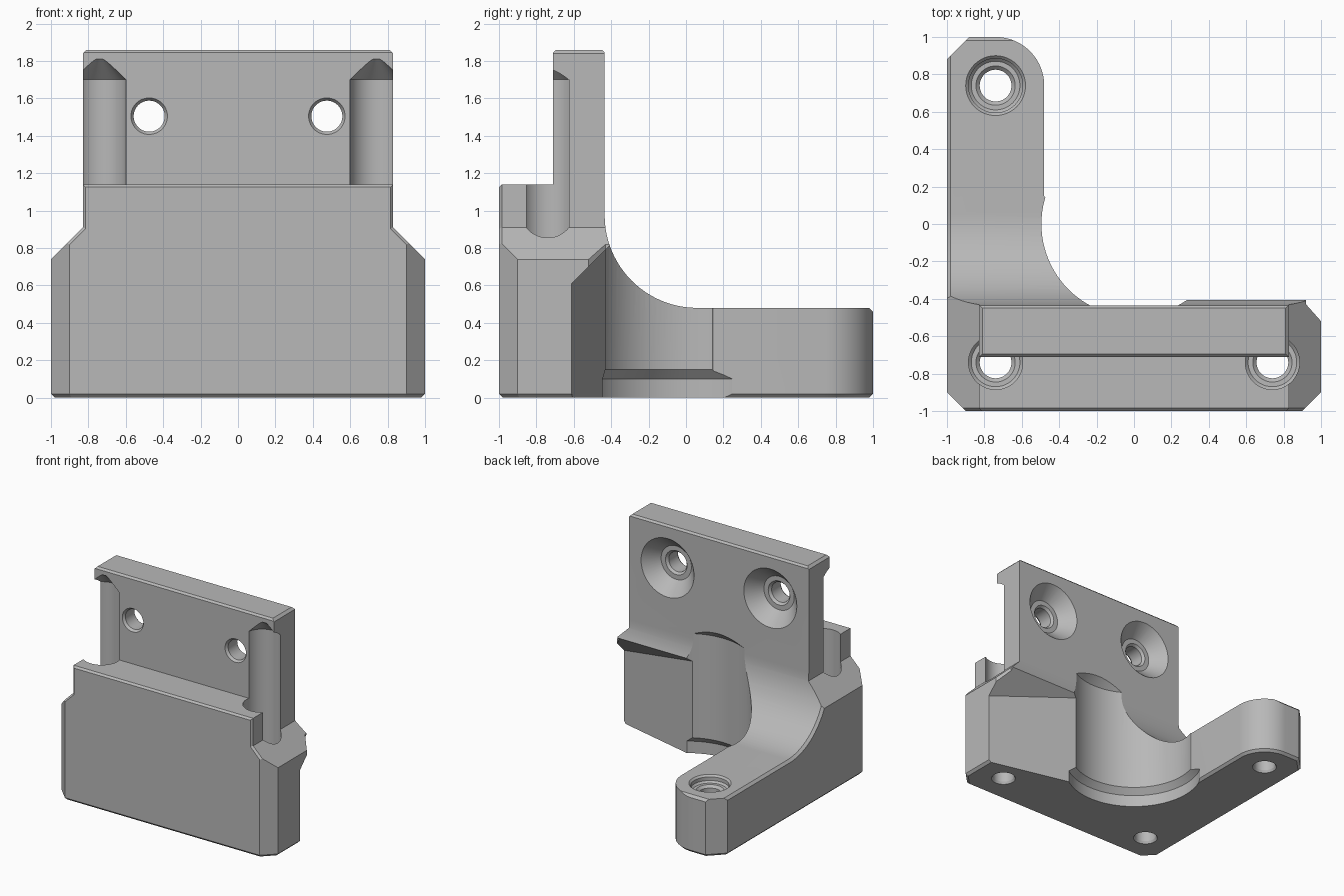
import bpy, bmesh
from math import sin, cos, pi, radians
from mathutils import Matrix, Vector

if "Cube" in bpy.data.objects:
    bpy.data.objects.remove(bpy.data.objects["Cube"])

grey = bpy.data.materials.new("plain grey")
grey.use_nodes = True
grey.diffuse_color = (0.48, 0.48, 0.48, 1)
grey.node_tree.nodes["Principled BSDF"].inputs["Base Color"].default_value = grey.diffuse_color

EDGE = 0.02


def finish(name, bm):
    bmesh.ops.recalc_face_normals(bm, faces=bm.faces)
    mesh = bpy.data.meshes.new(name)
    bm.to_mesh(mesh)
    bm.free()
    mesh.materials.append(grey)
    obj = bpy.data.objects.new(name, mesh)
    bpy.context.collection.objects.link(obj)
    return obj


def arc(cx, cy, r, a, b, n=24):
    angles = [radians(a + (b - a) * i / n) for i in range(n + 1)]
    return [(cx + r * cos(t), cy + r * sin(t)) for t in angles]


def prism(name, outline, place, lo, hi, lo_edge=0, hi_edge=0):
    """Extrude an outline; an end with an edge value gets a chamfer."""
    bm = bmesh.new()
    ends = []
    for w in (lo + lo_edge, hi - hi_edge):
        ends.append([bm.verts.new(place(u, v, w)) for u, v in outline])
    caps = [bm.faces.new(end) for end in ends]
    n = len(outline)
    for i in range(n):
        j = (i + 1) % n
        bm.faces.new((ends[0][i], ends[0][j], ends[1][j], ends[1][i]))
    bmesh.ops.recalc_face_normals(bm, faces=bm.faces)
    for cap, edge in zip(caps, (lo_edge, hi_edge)):
        if edge:
            bmesh.ops.inset_region(bm, faces=[cap], thickness=edge, depth=edge,
                                   use_boundary=True, use_even_offset=True)
    return finish(name, bm)


def lathe(name, profile, matrix, steps=48):
    """Revolve (radius, height) points; both ends close on the axis."""
    bm = bmesh.new()
    points = [(0, profile[0][1])] + profile + [(0, profile[-1][1])]
    verts = [bm.verts.new((r, 0, h)) for r, h in points]
    edges = [bm.edges.new(pair) for pair in zip(verts, verts[1:])]
    bmesh.ops.spin(bm, geom=verts + edges, cent=(0, 0, 0), axis=(0, 0, 1),
                   angle=2 * pi, steps=steps)
    bmesh.ops.remove_doubles(bm, verts=bm.verts, dist=1e-5)
    bm.transform(matrix)
    return finish(name, bm)


def combine(target, tool, operation):
    mod = target.modifiers.new(operation.lower(), "BOOLEAN")
    mod.operation, mod.solver, mod.object = operation, "EXACT", tool
    bpy.context.view_layer.objects.active = target
    bpy.ops.object.modifier_apply(modifier=mod.name)
    bpy.data.objects.remove(tool)


# L-shaped footprint, with a filled inner corner
footprint = [(-1, -.9), (-.9, -1), (.9, -1), (1, -.9), (1, -.52), (.92, -.43),
             (.92, -.3), (-.2, -.3), (-.48, .15)]
footprint += arc(-.74, .74, .26, 0, 90) + [(-.88, 1), (-1, .88)]
bracket = prism("corner_bracket", footprint, lambda u, v, w: (u, v, w), 0, 2, EDGE)

# Side outline: front lip, upright plate, sweeping fillet and low arm
side = [(-1.1, -.1), (1.1, -.1), (1.1, .36), (.98, .48)]
side += arc(.06, .975, .495, 270, 180)
side += [(-.435, 1.845), (-.45, 1.86), (-.695, 1.86), (-.71, 1.845), (-.71, 1.14),
         (-.985, 1.14), (-1.1, 1.025)]
combine(bracket, prism("side_outline", side, lambda u, v, w: (w, u, v),
                       -1, 1, EDGE, EDGE), "INTERSECT")

# Front outline: wide base with sloped shoulders below a narrower plate
half = [(1.1, -.1), (1.1, .64), (.83, .91), (.83, 1.84), (.81, 1.86)]
front = half + [(-x, z) for x, z in reversed(half)]
combine(bracket, prism("front_outline", front, lambda u, v, w: (u, w, v),
                       -1, 1.1, .015), "INTERSECT")

# Round clearance in the inner corner, wider at the foot, with a sloped roof
clearance = [(.54, -.1), (.54, .1), (.495, .15), (.495, 1.02), (.40, 1.115)]
combine(bracket, lathe("round_clearance", clearance, Matrix(), 96), "DIFFERENCE")

# Slanted relief behind the left half of the base
bm = bmesh.new()
for x, y in ((.24, -.43), (1.1, -.635), (1.1, -.3), (.24, -.3)):
    bm.verts.new((x, y, -.1))
    bm.verts.new((x, y, 1.22 + y))
bmesh.ops.convex_hull(bm, input=bm.verts)
combine(bracket, finish("back_relief", bm), "DIFFERENCE")

# Vertical screw holes; the front pair get tall access channels with cone roofs
hole = [(.105, -.02), (.085, .02), (.085, .40), (.105, .42), (.13, .42), (.145, .435)]
channel = hole + [(.145, 1.70), (.035, 1.81)]
recess = hole + [(.145, .465), (.17, .49), (.17, .6)]
for x, y, shape in ((-.74, -.74, channel), (.74, -.74, channel), (-.74, .74, recess)):
    combine(bracket, lathe("screw_hole", shape, Matrix.Translation((x, y, 0))), "DIFFERENCE")

# Plate holes, countersunk from the back
plate_hole = [(.105, -.01), (.083, .02), (.083, .14), (.10, .16), (.14, .16),
              (.245, .275), (.265, .297)]
for x in (-.475, .475):
    turn = Matrix.Translation((x, -.71, 1.505)) @ Matrix.Rotation(-pi / 2, 4, "X")
    combine(bracket, lathe("plate_hole", plate_hole, turn), "DIFFERENCE")

# Smooth the rounded faces and keep the machined edges crisp
bpy.ops.object.select_all(action="DESELECT")
bracket.select_set(True)
bpy.context.view_layer.objects.active = bracket
bpy.ops.object.shade_smooth_by_angle(angle=radians(20))
